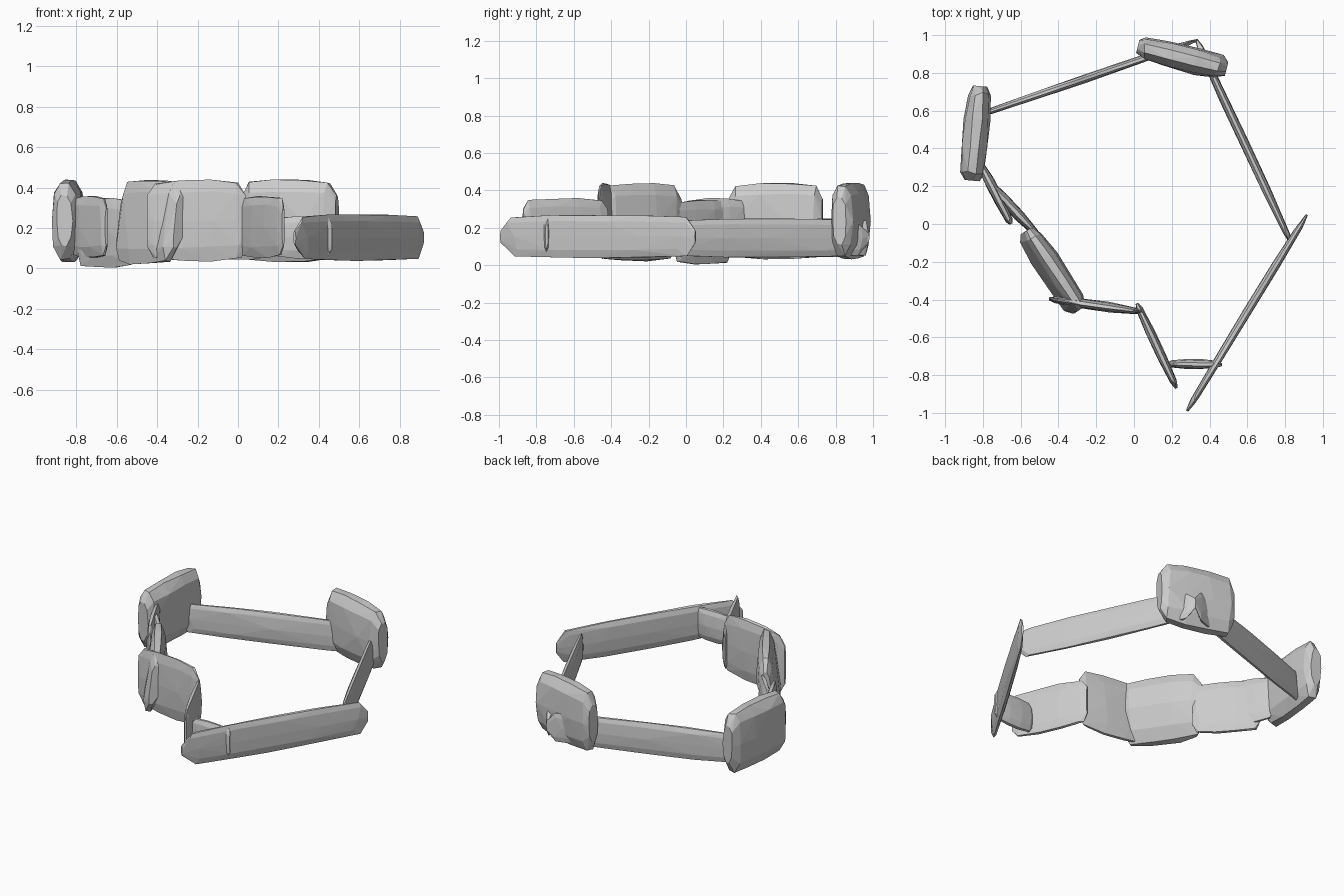
import bpy, bmesh, math, random

if "Cube" in bpy.data.objects:
    bpy.data.objects.remove(bpy.data.objects["Cube"])

# Stations along a stone: (position -1..1, height share, thickness share)
THIN = [(-1, .28, .3), (-.87, .9, .75), (-.45, .98, 1), (.0, 1, 1),
        (.45, .98, 1), (.87, .9, .7), (1, .3, .25)]
PANEL = [(-1, .62, .3), (-.85, .93, .7), (-.3, 1, 1),
         (.3, 1, 1), (.85, .93, .7), (1, .62, .3)]
CHUNK = [(-1, .6, .5), (-.82, .95, .85), (-.3, 1, 1),
         (.3, 1, 1), (.82, .95, .9), (1, .62, .55)]
# Cross-section of a stone: (thickness, height)
RING = [(.35, 1), (.85, .72), (1, 0), (.85, -.65), (.35, -1),
        (-.35, -1), (-.85, -.65), (-1, 0), (-.85, .72), (-.35, 1)]


def stone(name, p, q, z0, z1, thick, stations, seed, lean=(0, 0)):
    """Faceted upright stone running from p to q; lean shifts its foot."""
    rnd = random.Random(seed)
    dx, dy = q[0] - p[0], q[1] - p[1]
    length = math.hypot(dx, dy)
    dx, dy = dx / length, dy / length
    cx, cy, cz = (p[0] + q[0]) / 2, (p[1] + q[1]) / 2, (z0 + z1) / 2
    half = (z1 - z0) / 2
    bm = bmesh.new()
    for t, hs, ts in stations:
        for u, w in RING:
            along = t * length / 2
            if abs(t) < 1:
                along += rnd.uniform(-.03, .03) * length
            side = u * ts * thick / 2 * rnd.uniform(.82, 1.03)
            up = w * hs * half * rnd.uniform(.95, 1)
            low = max(0, -up / half)
            bm.verts.new((cx + dx * along - dy * side + lean[0] * low,
                          cy + dy * along + dx * side + lean[1] * low,
                          cz + up))
    res = bmesh.ops.convex_hull(bm, input=bm.verts[:])
    junk = {g for g in res["geom_interior"] + res["geom_unused"]
            if isinstance(g, bmesh.types.BMVert) and not g.link_faces}
    bmesh.ops.delete(bm, geom=list(junk), context='VERTS')
    bmesh.ops.recalc_face_normals(bm, faces=bm.faces[:])
    me = bpy.data.meshes.new(name)
    bm.to_mesh(me)
    bm.free()
    ob = bpy.data.objects.new(name, me)
    bpy.context.collection.objects.link(ob)


# Thick boulders
stone("back_boulder", (.02, .94), (.49, .82), .03, .44, .155, CHUNK, 1)
stone("left_boulder", (-.815, .73), (-.86, .23), .03, .44, .155, CHUNK, 2)
stone("front_left_boulder", (-.56, -.03), (-.28, -.45), .02, .44, .12, CHUNK, 3,
      (-.05, -.03))

# Long thin wall slabs
stone("back_left_slab", (-.84, .57), (.34, .975), .04, .25, .045, THIN, 4)
stone("back_right_slab", (.33, .975), (.835, -.11), .04, .25, .05, THIN, 5)
stone("front_right_slab", (.28, -.99), (.915, .05), .035, .27, .05, THIN, 6)

# Short wall panels along the front left
stone("front_link_panel", (.18, -.74), (.465, -.745), .05, .26, .055, PANEL, 7)
stone("front_panel", (.015, -.42), (.225, -.87), .05, .36, .055, PANEL, 8)
stone("front_left_panel", (-.45, -.395), (.04, -.465), .03, .44, .055, PANEL, 9)
stone("left_upper_panel", (-.82, .33), (-.65, 0), .05, .36, .06, PANEL, 10)
stone("left_lower_panel", (-.79, .24), (-.51, -.06), 0, .35, .06, PANEL, 11)
